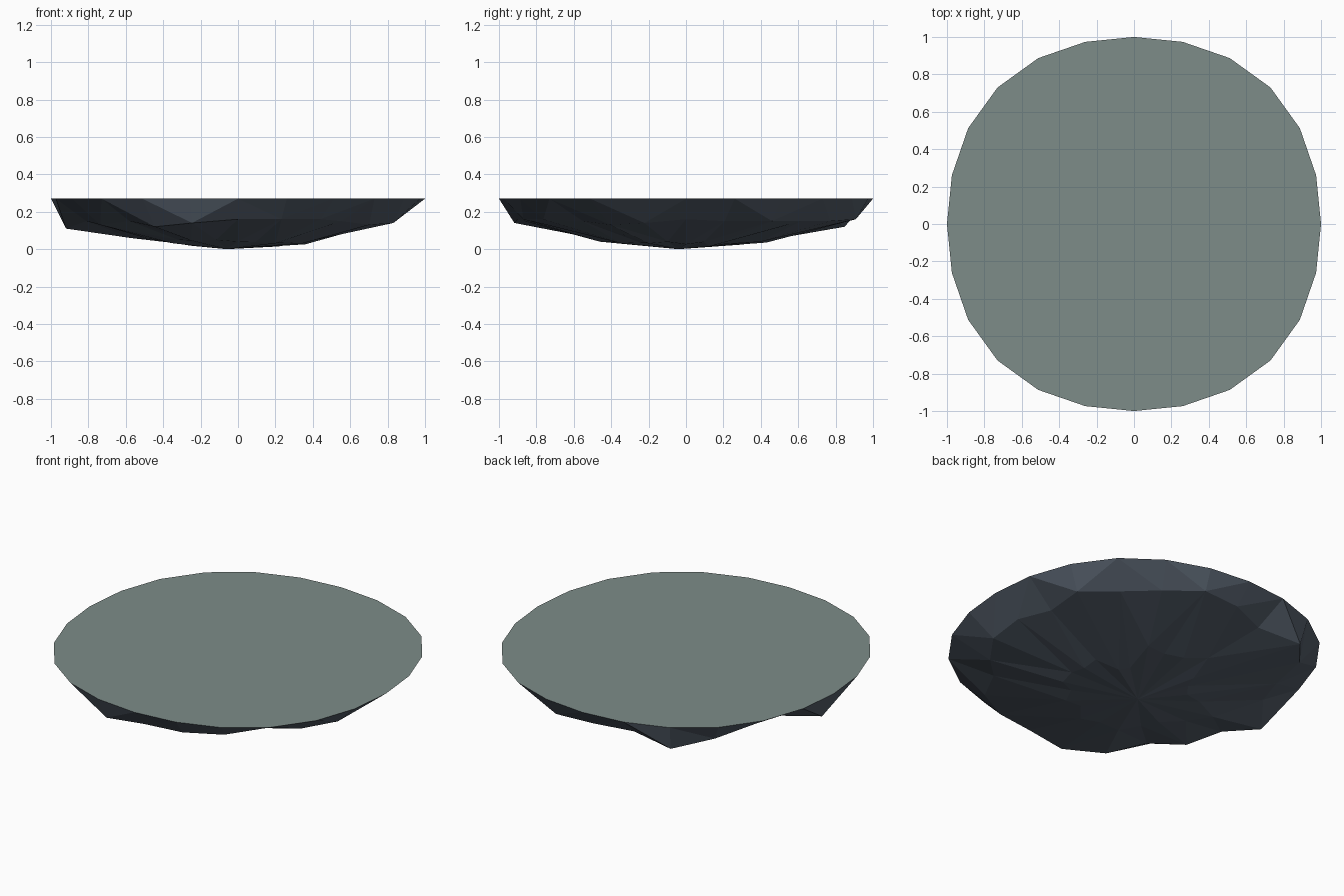
import bpy
import bmesh
from math import sin, cos, radians

cube = bpy.data.objects.get("Cube")
if cube:
    bpy.data.objects.remove(cube, do_unlink=True)

SIDES = 24
STEP = 360 / SIDES
TOP = 0.27
APEX = (-0.06, -0.04, 0.0)

# Jagged ring profiles in hundredths, one entry per side, counter-clockwise from +x
OUTER_RADIUS = [84, 80, 92, 87, 89, 94, 89, 84, 98, 92, 80, 79,
                92, 84, 85, 82, 89, 95, 90, 90, 88, 78, 81, 86]
OUTER_HEIGHT = [16, 15, 15, 15, 15, 16, 16, 14, 12, 15, 14, 15,
                11, 15, 13, 15, 12, 14, 16, 16, 16, 15, 13, 14]
INNER_RADIUS = [36, 37, 25, 24, 46, 40, 43, 50, 35, 30, 30, 40,
                57, 50, 40, 45, 50, 45, 46, 36, 40, 35, 40, 38]


def make_material(name, colour):
    mat = bpy.data.materials.new(name)
    mat.use_nodes = True
    mat.diffuse_color = colour
    mat.node_tree.nodes["Principled BSDF"].inputs["Base Color"].default_value = colour
    return mat


def ring(bm, radius, height):
    """Add one loop of vertices; radius and height are functions of the side index."""
    verts = []
    for i in range(SIDES):
        angle = radians(i * STEP)
        r = radius(i)
        verts.append(bm.verts.new((r * cos(angle), r * sin(angle), height(i))))
    return verts


def bridge(bm, upper, lower):
    for i in range(SIDES):
        j = (i + 1) % SIDES
        bm.faces.new((upper[i], lower[i], lower[j], upper[j]))


def inner_height(i):
    # Bowl curve, with alternate sides slightly dented inward
    r = INNER_RADIUS[i] / 100
    return 0.17 * r * r + (0.015 if i % 2 else 0.004)


# Closed body: flat lid, two faceted bands and a fan to the low point
bm = bmesh.new()
rim = ring(bm, lambda i: 1 + 0.032 * sin(radians(2 * i * STEP)) ** 2, lambda i: TOP)
outer = ring(bm, lambda i: OUTER_RADIUS[i] / 100, lambda i: OUTER_HEIGHT[i] / 100)
inner = ring(bm, lambda i: INNER_RADIUS[i] / 100, inner_height)
bridge(bm, rim, outer)
bridge(bm, outer, inner)
apex = bm.verts.new(APEX)
for i in range(SIDES):
    bm.faces.new((inner[i], apex, inner[(i + 1) % SIDES]))
bmesh.ops.triangulate(bm, faces=bm.faces[:])
bm.faces.new(rim)
bmesh.ops.recalc_face_normals(bm, faces=bm.faces[:])

# Lid is pale, everything facing sideways or down is dark stone
for face in bm.faces:
    face.material_index = 0 if face.normal.z > 0.99 else 1
    face.smooth = False

mesh = bpy.data.meshes.new("rock_platform")
bm.to_mesh(mesh)
bm.free()
mesh.materials.append(make_material("grey green ground", (0.205, 0.262, 0.25, 1)))
mesh.materials.append(make_material("dark slate stone", (0.09, 0.113, 0.145, 1)))
platform = bpy.data.objects.new("rock_platform", mesh)
bpy.context.collection.objects.link(platform)
